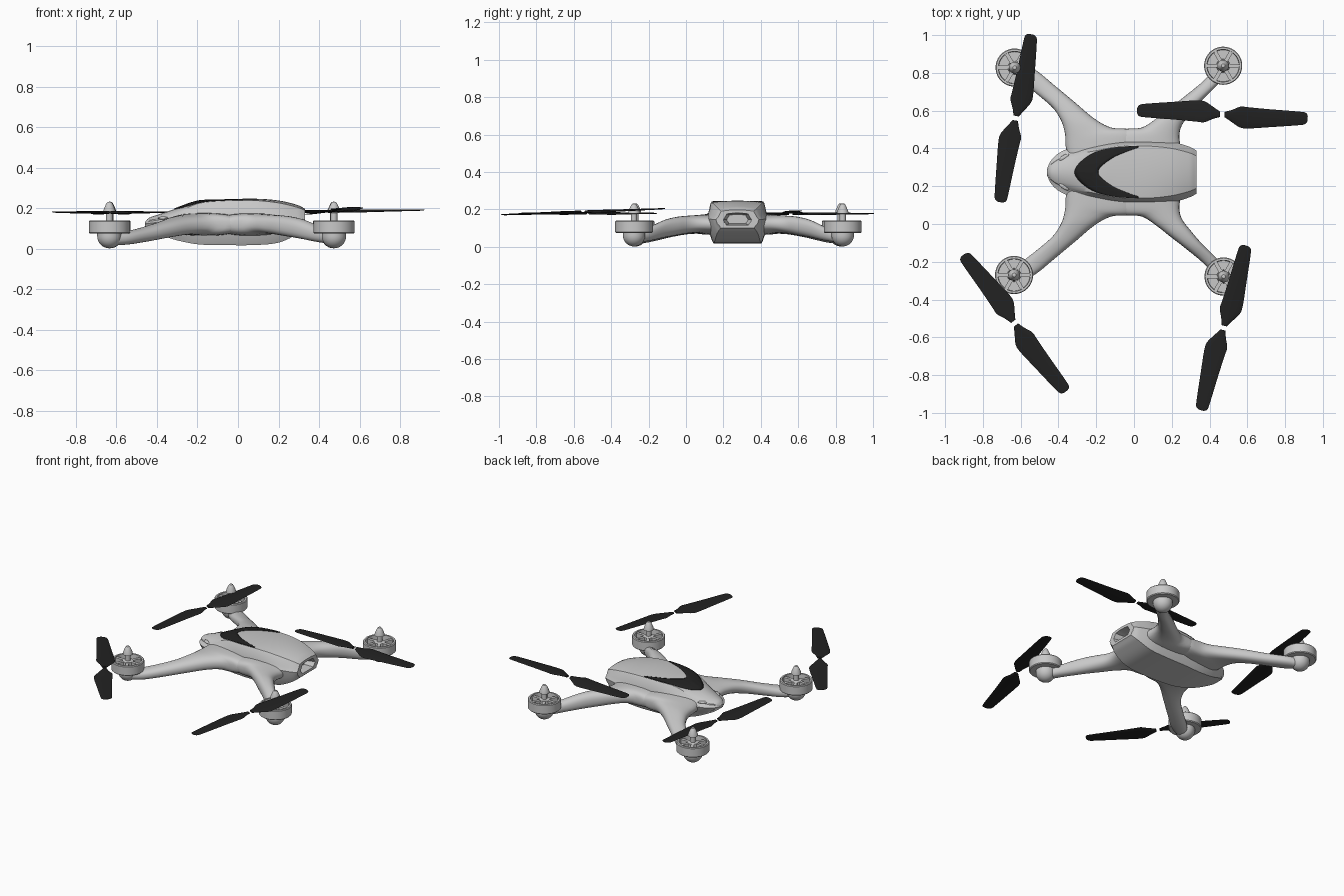
import bpy, bmesh, math
from mathutils import Vector, Matrix

if "Cube" in bpy.data.objects:
    bpy.data.objects.remove(bpy.data.objects["Cube"])

CY = 0.275   # y of the body's centre line


def material(name, c):
    m = bpy.data.materials.new(name)
    m.diffuse_color = (c, c, c, 1)
    m.use_nodes = True
    m.node_tree.nodes["Principled BSDF"].inputs["Base Color"].default_value = m.diffuse_color
    return m


GREY = material("light grey", 0.58)
DARK = material("matt black", 0.016)


def spline(keys, n, power=None):
    """Catmull-Rom through tuples, n samples per span."""
    out = []
    for i in range(len(keys) - 1):
        p1, p2 = Vector(keys[i]), Vector(keys[i + 1])
        p0 = Vector(keys[i - 1]) if i else 2 * p1 - p2
        p3 = Vector(keys[i + 2]) if i + 2 < len(keys) else 2 * p2 - p1
        for k in range(n):
            t = k / n
            out.append(0.5 * (2 * p1 + (p2 - p0) * t + (2 * p0 - 5 * p1 + 4 * p2 - p3) * t * t
                              + (3 * p1 - p0 - 3 * p2 + p3) * t ** 3))
    return out + [Vector(keys[-1])]


def add_loft(bm, rings, closed=True):
    """Skin a list of rings of points; closed rings get end caps."""
    vs = [[bm.verts.new(p) for p in r] for r in rings]
    n = len(vs[0])
    for a, b in zip(vs, vs[1:]):
        for i in range(n if closed else n - 1):
            j = (i + 1) % n
            bm.faces.new((a[i], a[j], b[j], b[i]))
    if closed:
        bm.faces.new(vs[0])
        bm.faces.new(vs[-1])


def finish(bm, name, mat, angle=35):
    bmesh.ops.recalc_face_normals(bm, faces=bm.faces)
    me = bpy.data.meshes.new(name)
    bm.to_mesh(me)
    bm.free()
    me.materials.append(mat)
    ob = bpy.data.objects.new(name, me)
    bpy.context.collection.objects.link(ob)
    bpy.ops.object.select_all(action='DESELECT')
    ob.select_set(True)
    bpy.context.view_layer.objects.active = ob
    bpy.ops.object.shade_smooth_by_angle(angle=math.radians(angle))
    return ob


# Fuselage: x, top half width, top z, mid half width, mid z, belly half width, belly z, crown drop
BODY = [(-.46, .012, .13, .018, .122, .012, .112, .003),
        (-.44, .04, .152, .06, .125, .04, .095, .012),
        (-.395, .07, .168, .102, .13, .07, .075, .02),
        (-.315, .095, .195, .135, .138, .095, .045, .024),
        (-.20, .118, .234, .152, .146, .12, .022, .012),
        (-.08, .140, .243, .163, .15, .132, .018, .007),
        (.08, .143, .247, .167, .15, .134, .018, .009),
        (.20, .130, .238, .16, .15, .128, .03, .012),
        (.29, .107, .217, .135, .147, .115, .07, .012),
        (.33, .090, .198, .115, .145, .095, .10, .008)]


def half_section(k):
    x, wt, zt, wm, zm, wb, zb, d = k
    top = [(0, zt), (wt * .35, zt - d * .15), (wt * .7, zt - d * .5), (wt * .96, zt - d),
           (wt, zt - d - .006)]
    zs = zt - d - .006
    side = [(wt + (wm - wt) * .5, zs + (zm - zs) * .6), (wm, zm),
            (wb + (wm - wb) * .6, zb + (zm - zb) * .5),
            (wb, zb + .012), (wb * .95, zb), (wb * .5, zb), (0, zb)]
    return top + side


SECTIONS = [(k[0], half_section(k)) for k in spline(BODY, 7)]
rings = []
for x, h in SECTIONS:
    loop = h + [(-v, z) for v, z in h[-2:0:-1]]
    rings.append([(x, CY + v, z) for v, z in loop])
# recessed tail opening
last = rings[-1]
for s, dx in ((.66, 0), (.5, -.06)):
    rings.append([(x + dx, CY + (y - CY) * s, .148 + (z - .148) * s) for x, y, z in last])
bm = bmesh.new()
add_loft(bm, rings)
finish(bm, "fuselage", GREY, 32)


def top_z(x, v):
    """Height of the fuselage top at a plan position."""
    def cut(h):
        for (a, za), (b, zb) in zip(h, h[1:]):
            if a <= v <= b:
                return za + (zb - za) * (v - a) / max(b - a, 1e-6)
        return h[4][1]
    v = abs(v)
    for (xa, ha), (xb, hb) in zip(SECTIONS, SECTIONS[1:]):
        if xa <= x <= xb:
            t = (x - xa) / (xb - xa)
            return cut(ha) * (1 - t) + cut(hb) * t
    return cut(SECTIONS[-1][1])


# Dark crescent plate on the canopy
def both_sides(pts):
    return spline([(x, -v) for x, v in pts[:0:-1]] + pts, 8)


outer = both_sides([(-.315, 0), (-.285, .052), (-.21, .103), (-.10, .131), (.025, .139)])
inner = both_sides([(-.19, 0), (-.172, .032), (-.11, .077), (-.04, .108), (.025, .130)])
rows = []
for a, b in zip(outer, inner):
    pts = [a.lerp(b, i / 6) for i in range(7)]
    rows.append([(p.x, CY + p.y, top_z(p.x, p.y) + .004) for p in pts])
bm = bmesh.new()
add_loft(bm, rows, closed=False)
crescent = finish(bm, "canopy_crescent", DARK)
if crescent.data.polygons[0].normal.z < 0:
    crescent.data.flip_normals()
mod = crescent.modifiers.new("thickness", 'SOLIDIFY')
mod.thickness, mod.offset = .007, -1

# Small nose lamps
for s in (1, -1):
    bm = bmesh.new()
    bmesh.ops.create_uvsphere(bm, u_segments=16, v_segments=8, radius=1, matrix=Matrix.Translation(
        (-.37, CY + s * .078, top_z(-.37, .078))) @ Matrix.Rotation(s * .55, 4, 'Z')
        @ Matrix.Diagonal((.03, .012, .008, 1)))
    finish(bm, "nose_lamp", GREY)

# Arms: inner edge x, v, outer edge x, v, top z, bottom z
FRONT_ARM = [(-.34, .0, .0, .0, .18, .06), (-.36, .12, .02, .205, .175, .065),
             (-.365, .20, -.12, .235, .166, .07), (-.385, .27, -.21, .283, .155, .066),
             (-.43, .34, -.314, .37, .132, .052), (-.51, .41, -.42, .458, .105, .034),
             (-.585, .47, -.52, .54, .085, .02), (-.65, .535, -.60, .58, .078, .018)]
REAR_ARM = [(.24, .0, -.10, .0, .18, .06), (.25, .10, -.10, .205, .175, .065),
            (.24, .19, .04, .235, .17, .075), (.255, .25, .12, .285, .166, .072),
            (.30, .31, .19, .34, .16, .062), (.36, .38, .27, .402, .143, .05),
            (.44, .46, .37, .485, .105, .032), (.495, .53, .445, .57, .08, .022)]
for name, keys in (("front_arm", FRONT_ARM), ("rear_arm", REAR_ARM)):
    for s in (1, -1):
        rings = []
        for ax, av, bx, bv, zt, zb in spline(keys, 5):
            ring = []
            for i in range(24):
                a = math.tau * i / 24
                c, sn = math.cos(a), math.sin(a)
                u = .5 + .5 * math.copysign(abs(c) ** .85, c)
                w = .5 + .5 * math.copysign(abs(sn) ** .85, sn)
                ring.append((ax + (bx - ax) * u, CY + s * (av + (bv - av) * u), zb + (zt - zb) * w))
            rings.append(ring)
        bm = bmesh.new()
        add_loft(bm, rings)
        finish(bm, name, GREY, 50)

# Motors: lathed ball foot, cup, shaft and cone, with spokes across the cup
BALL = [(.06 * math.sin(a), .062 - .06 * math.cos(a)) for a in
        [math.pi / 2 * i / 8 + .02 for i in range(8)]]
CUP = [(.06, .062), (.06, .074), (.096, .074), (.101, .079), (.101, .135), (.097, .14),
       (.086, .14), (.084, .105), (.036, .105), (.034, .134), (.017, .138), (.017, .176),
       (.031, .178), (.029, .192), (.016, .222), (.010, .23), (.002, .232)]
for mx, my in ((-.632, .828), (.472, .838), (-.635, -.27), (.474, -.278)):
    bm = bmesh.new()
    add_loft(bm, [[(mx + r * math.cos(math.tau * i / 40), my + r * math.sin(math.tau * i / 40), z)
                   for i in range(40)] for r, z in BALL + CUP])
    for i in range(6):
        bmesh.ops.create_cube(bm, size=1, matrix=Matrix.Translation((mx, my, .118))
                              @ Matrix.Rotation(math.tau * i / 6, 4, 'Z')
                              @ Matrix.Translation((.058, 0, 0)) @ Matrix.Diagonal((.058, .02, .03, 1)))
    finish(bm, "motor", GREY)

# Propellers: radius, leading edge, trailing edge, thickness
BLADE = [(.012, .014, -.014, .014), (.05, .026, -.038, .012), (.095, .045, -.065, .010),
         (.14, .043, -.069, .009), (.25, .037, -.058, .008), (.40, .031, -.042, .006),
         (.44, .026, -.034, .005), (.452, .010, -.016, .003)]
# centre x, y, z, then the direction of one blade and its tilt
for px, py, pz, dx, dy, tilt in ((-.626, .56, .178, .155, .88, 0), (.468, .58, .186, .91, -.035, -.012),
                                 (-.632, -.525, .18, .55, -.72, 0), (.474, -.55, .188, .225, .86, -.036)):
    bm = bmesh.new()
    for turn in (0, math.pi):
        m = (Matrix.Translation((px, py, pz)) @ Matrix.Rotation(math.atan2(dy, dx), 4, 'Z')
             @ Matrix.Rotation(tilt, 4, 'Y') @ Matrix.Rotation(turn, 4, 'Z'))
        rings = []
        for r, lead, trail, th in spline(BLADE, 4):
            mid, half, ring = (lead + trail) / 2, (lead - trail) / 2, []
            for i in range(12):
                a = math.tau * i / 12
                y = mid + half * math.cos(a)
                ring.append(m @ Vector((r, y, y * .12 * (1 - r) + th / 2 * math.sin(a))))
            rings.append(ring)
        add_loft(bm, rings)
    finish(bm, "propeller", DARK)
